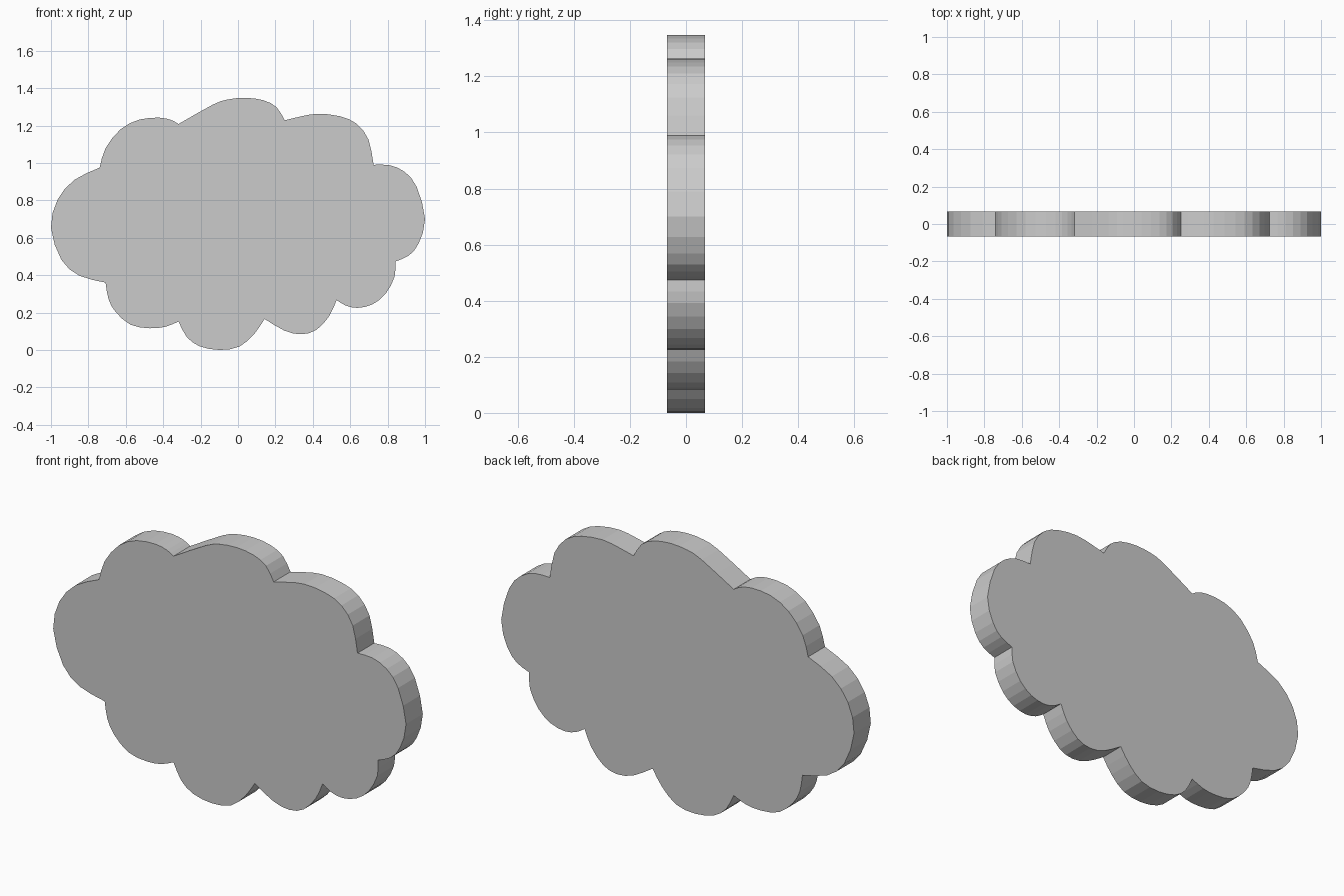
import bpy, bmesh
from mathutils import Vector

if "Cube" in bpy.data.objects:
    bpy.data.objects.remove(bpy.data.objects["Cube"])

HALF = 0.068   # half thickness
STEPS = 2      # facets per guide-point span

# Outline in (x, z): one row per puff, each row starts at a sharp notch
PUFFS = [
    [(-.74, .975), (-.709, 1.077), (-.628, 1.18), (-.527, 1.232), (-.42, 1.242), (-.356, 1.229)],
    [(-.318, 1.208), (-.136, 1.311), (-.056, 1.339), (.04, 1.348), (.136, 1.335), (.206, 1.298)],
    [(.25, 1.228), (.329, 1.247), (.425, 1.263), (.543, 1.25), (.634, 1.21), (.698, 1.124)],
    [(.725, .99), (.81, .988), (.89, .953), (.955, .873), (1, .7), (.965, .568), (.912, .504)],
    [(.842, .473), (.837, .391), (.789, .3), (.719, .244), (.639, .225), (.575, .238)],
    [(.527, .267), (.489, .183), (.42, .108), (.34, .084), (.249, .103)],
    [(.142, .166), (.088, .087), (.008, .018), (-.099, 0), (-.206, .02), (-.275, .071)],
    [(-.318, .152), (-.388, .124), (-.473, .116), (-.575, .135), (-.655, .204), (-.693, .274)],
    [(-.708, .36), (-.848, .397), (-.944, .482), (-1, .653), (-.965, .803), (-.874, .91)],
]


def puff_curve(points):
    """Smooth curve through the points, leaving out the last one."""
    p = [Vector(q) for q in points]
    p = [2 * p[0] - p[1]] + p + [2 * p[-1] - p[-2]]
    out = []
    for a, b, c, d in zip(p, p[1:], p[2:], p[3:]):
        for i in range(STEPS):
            t = i / STEPS
            out.append(0.5 * (2 * b + (c - a) * t + (2 * a - 5 * b + 4 * c - d) * t**2
                              + (3 * b - a - 3 * c + d) * t**3))
    return out


# Cloud slab: puffed outline extruded front to back
outline = []
for i, puff in enumerate(PUFFS):
    outline += puff_curve(puff + [PUFFS[(i + 1) % len(PUFFS)][0]])

bm = bmesh.new()
face = bm.faces.new([bm.verts.new((v.x, -HALF, v.y)) for v in outline])
ext = bmesh.ops.extrude_face_region(bm, geom=[face], use_keep_orig=True)
moved = [g for g in ext["geom"] if isinstance(g, bmesh.types.BMVert)]
bmesh.ops.translate(bm, verts=moved, vec=(0, 2 * HALF, 0))
bmesh.ops.recalc_face_normals(bm, faces=bm.faces)
mesh = bpy.data.meshes.new("cloud_slab")
bm.to_mesh(mesh)
bm.free()
bpy.context.collection.objects.link(bpy.data.objects.new("cloud_slab", mesh))
